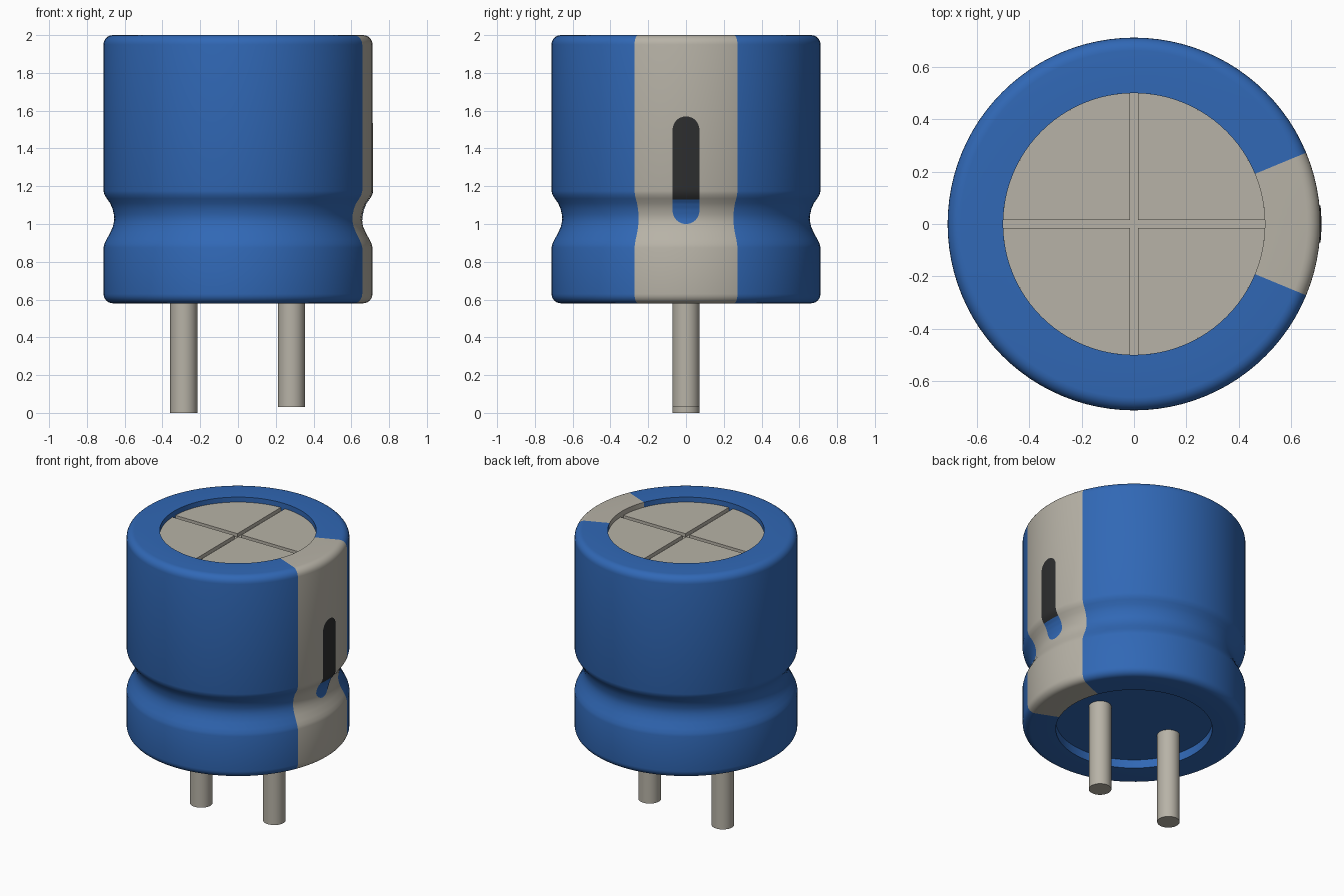
import bpy, bmesh, math

if "Cube" in bpy.data.objects:
    bpy.data.objects.remove(bpy.data.objects["Cube"], do_unlink=True)


def material(name, rgb):
    m = bpy.data.materials.new(name)
    m.use_nodes = True
    m.diffuse_color = (*rgb, 1)
    m.node_tree.nodes["Principled BSDF"].inputs["Base Color"].default_value = (*rgb, 1)
    return m


BLUE = material("sleeve blue", (0.030, 0.138, 0.465))
GREY = material("warm grey", (0.475, 0.448, 0.385))
BLACK = material("marking black", (0.026, 0.027, 0.028))


def finish(name, bm, mats, smooth=True):
    bmesh.ops.recalc_face_normals(bm, faces=bm.faces)
    me = bpy.data.meshes.new(name)
    bm.to_mesh(me)
    bm.free()
    ob = bpy.data.objects.new(name, me)
    bpy.context.collection.objects.link(ob)
    for m in mats:
        me.materials.append(m)
    if smooth:
        bpy.ops.object.select_all(action='DESELECT')
        ob.select_set(True)
        bpy.context.view_layer.objects.active = ob
        bpy.ops.object.shade_smooth_by_angle(angle=math.radians(35))
    return ob


def lathe(profile, segs):
    """Revolve (radius, z) points about z and cap both ends."""
    bm = bmesh.new()
    rings = [[bm.verts.new((r * math.cos(2 * math.pi * i / segs),
                            r * math.sin(2 * math.pi * i / segs), z))
              for i in range(segs)] for r, z in profile]
    for a, b in zip(rings, rings[1:]):
        for i in range(segs):
            j = (i + 1) % segs
            bm.faces.new((a[i], a[j], b[j], b[i]))
    bm.faces.new(rings[0][::-1])
    bm.faces.new(rings[-1])
    return bm


# Outer wall: rounded rims and a crimped groove
R, HOLE, BOTTOM, TOP, FILLET = 0.712, 0.5, 0.58, 2.0, 0.05
quarter = [math.radians(15 * k) for k in range(7)]
groove = [(0.712, 0.875), (0.707, 0.895), (0.695, 0.92), (0.676, 0.955), (0.663, 0.985),
          (0.657, 1.01), (0.655, 1.03), (0.657, 1.05), (0.664, 1.08), (0.677, 1.11),
          (0.695, 1.135), (0.707, 1.155), (0.712, 1.175)]
wall = ([(R - FILLET + FILLET * math.sin(a), BOTTOM + FILLET - FILLET * math.cos(a)) for a in quarter]
        + groove
        + [(R - FILLET + FILLET * math.cos(a), TOP - FILLET + FILLET * math.sin(a)) for a in quarter])

# Body with a recess at each end; the grey stripe is a sector facing +x
profile = [(HOLE, BOTTOM + 0.06), (HOLE, BOTTOM)] + wall + [(HOLE, TOP), (HOLE, TOP - 0.06)]
bm = lathe(profile, 96)
for f in bm.faces:
    c = f.calc_center_median()
    if len(f.verts) > 4:
        f.material_index = 1 if c.z > 1 else 0
    else:
        f.material_index = 1 if abs(math.atan2(c.y, c.x)) < math.radians(22.5) else 0
finish("body", bm, [BLUE, GREY])

# Four top quadrants, leaving a shallow cross-shaped vent between them
GAP = 0.016
a0 = math.asin(GAP / HOLE)
for q, name in enumerate(("back_left", "back_right", "front_right", "front_left")):
    bm = bmesh.new()
    pts = [(GAP, GAP)]
    for k in range(25):
        a = a0 + (math.pi / 2 - 2 * a0) * k / 24
        pts.append((HOLE * math.cos(a), HOLE * math.sin(a)))
    c, s = math.cos(q * math.pi / 2), math.sin(q * math.pi / 2)
    f = bm.faces.new([bm.verts.new((x * c - y * s, x * s + y * c, TOP - 0.06)) for x, y in pts])
    ext = bmesh.ops.extrude_face_region(bm, geom=[f])["geom"]
    bmesh.ops.translate(bm, vec=(0, 0, 0.025),
                        verts=[v for v in ext if isinstance(v, bmesh.types.BMVert)])
    finish("top_quadrant_" + name, bm, [GREY], smooth=False)

# Two leads of different length
for name, x, z0 in (("long_lead", -0.287, 0.0), ("short_lead", 0.283, 0.03)):
    ob = finish(name, lathe([(0.072, z0), (0.072, BOTTOM + 0.08)], 32), [GREY])
    ob.location.x = x


def wall_radius(z):
    for (r0, z0), (r1, z1) in zip(wall, wall[1:]):
        if z0 <= z <= z1 and z1 > z0:
            return r0 + (r1 - r0) * (z - z0) / (z1 - z0)
    return R


def marking(name, z0, z1, mat):
    """Part of a round-ended bar that follows the wall on the +x side."""
    lo, hi, w = 1.0, 1.57, 0.071
    bm, rows, n, cols = bmesh.new(), [], 24, 8
    for k in range(n + 1):
        z = z0 + (z1 - z0) * (1 - math.cos(math.pi * k / n)) / 2
        d = max(lo + w - z, z - hi + w, 0)
        half = max(math.sqrt(max(w * w - d * d, 0)), 0.002)
        r = wall_radius(z) + 0.004
        ys = [half * (2 * i / cols - 1) for i in range(cols + 1)]
        rows.append([bm.verts.new((math.sqrt(r * r - y * y), y, z)) for y in ys])
    for a, b in zip(rows, rows[1:]):
        for i in range(cols):
            bm.faces.new((a[i], a[i + 1], b[i + 1], b[i]))
    ob = finish(name, bm, [mat])
    # Make sure the open plate faces outward
    if ob.data.polygons[0].normal.x < 0:
        ob.data.flip_normals()


marking("polarity_mark_upper", 1.13, 1.57, BLACK)
marking("polarity_mark_lower", 1.0, 1.13, BLUE)
